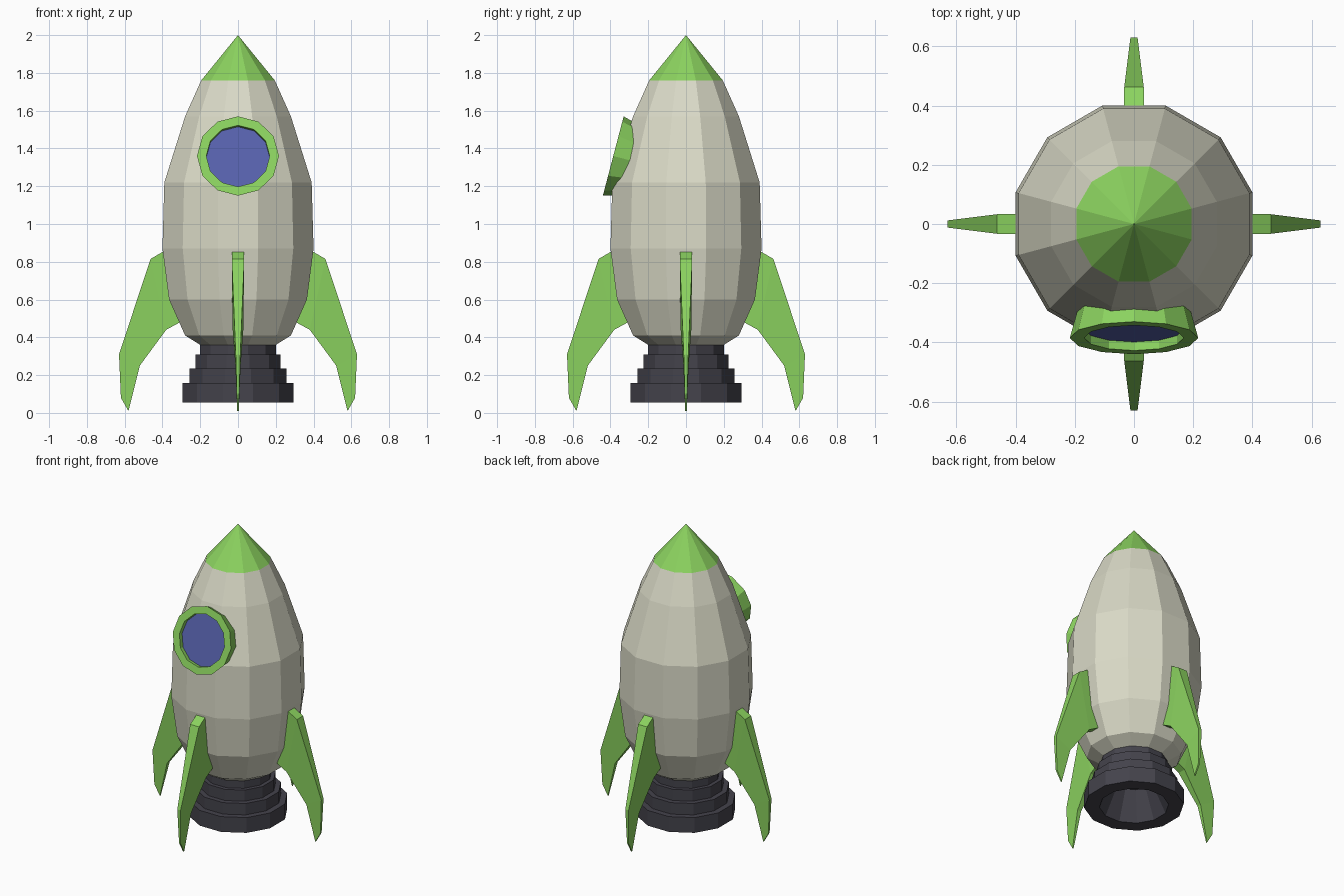
import bpy, bmesh, math
from mathutils import Matrix, Vector

if "Cube" in bpy.data.objects:
    bpy.data.objects.remove(bpy.data.objects["Cube"])

SIDES = 12


def material(name, rgb):
    m = bpy.data.materials.new(name)
    m.diffuse_color = (*rgb, 1)
    m.use_nodes = True
    m.node_tree.nodes["Principled BSDF"].inputs["Base Color"].default_value = m.diffuse_color
    return m


cream = material("cream paint", (0.70, 0.70, 0.57))
green = material("green paint", (0.26, 0.65, 0.115))
grey = material("dark grey metal", (0.058, 0.056, 0.072))
blue = material("blue glass", (0.095, 0.12, 0.42))


def finish(name, bm, mats):
    bmesh.ops.recalc_face_normals(bm, faces=bm.faces)
    me = bpy.data.meshes.new(name)
    bm.to_mesh(me)
    bm.free()
    for m in mats:
        me.materials.append(m)
    ob = bpy.data.objects.new(name, me)
    bpy.context.collection.objects.link(ob)
    return ob


def lathe(profile, start_angle, closed=False):
    """Spin (radius, height) points around z; radius 0 makes a pole."""
    bm = bmesh.new()
    rings = []
    for r, z in profile:
        if r == 0:
            rings.append([bm.verts.new((0, 0, z))] * SIDES)
            continue
        angles = [start_angle + math.tau * i / SIDES for i in range(SIDES)]
        rings.append([bm.verts.new((r * math.cos(a), r * math.sin(a), z)) for a in angles])
    pairs = list(zip(rings, rings[1:]))
    if closed:
        pairs.append((rings[-1], rings[0]))
    for lo, hi in pairs:
        for i in range(SIDES):
            j = (i + 1) % SIDES
            bm.faces.new(list(dict.fromkeys((lo[i], lo[j], hi[j], hi[i]))))
    return bm


# radii are measured across flats, so widen them to reach the corners
FLAT = 1 / math.cos(math.pi / SIDES)
OFFSET = math.pi / SIDES

# hull with green nose cone
hull = [(0, 0.36), (0.20, 0.36), (0.28, 0.41), (0.365, 0.60), (0.40, 0.87),
        (0.39, 1.22), (0.28, 1.57), (0.195, 1.76), (0, 2.0)]
bm = lathe([(r * FLAT, z) for r, z in hull], OFFSET)
for f in bm.faces:
    f.material_index = int(f.calc_center_median().z > 1.76)
finish("hull", bm, [cream, green])

# stepped engine nozzle with a hollow bell
steps = [(0.20, 0.38, 0.31), (0.225, 0.31, 0.235), (0.257, 0.235, 0.158), (0.295, 0.158, 0.055)]
nozzle = [(0, 0.38)]
for r, top, bottom in steps:
    nozzle += [(r * FLAT, top), (r * FLAT, bottom)]
nozzle += [(0.205 * FLAT, 0.055), (0.12 * FLAT, 0.24), (0, 0.24)]
finish("engine_nozzle", lathe(nozzle, OFFSET), [grey])

# four swept fins: stations of (outer x, z, half thickness), (inner x, z, half thickness)
stations = [((0.36, 0.875, 0.033), (0.27, 0.50, 0.030)),
            ((0.463, 0.815, 0.033), (0.38, 0.44, 0.028)),
            ((0.63, 0.31, 0.012), (0.52, 0.25, 0.014)),
            ((0.62, 0.08, 0.006), (0.58, 0.01, 0.004))]
for k, side in enumerate(("right", "back", "left", "front")):
    bm = bmesh.new()
    loops = []
    for (xo, zo, to), (xi, zi, ti) in stations:
        pts = [(xo, -to, zo), (xo, to, zo), (xi, ti, zi), (xi, -ti, zi)]
        loops.append([bm.verts.new(p) for p in pts])
    for a, b in zip(loops, loops[1:]):
        for i in range(4):
            j = (i + 1) % 4
            bm.faces.new((a[i], a[j], b[j], b[i]))
    bm.faces.new(loops[0])
    bm.faces.new(loops[-1])
    bm.transform(Matrix.Rotation(k * math.pi / 2, 4, 'Z'))
    finish(side + "_fin", bm, [green])

# porthole, built along z then tilted onto the sloping front of the hull
tilt = math.radians(14.7)
place = Matrix.Translation((0, -0.385, 1.36)) @ Matrix.Rotation(math.pi / 2 - tilt, 4, 'X')
bm = lathe([(0.217, 0), (0.19, -0.10), (0.168, -0.10), (0.168, 0)], 0, closed=True)
bm.transform(place)
finish("porthole_frame", bm, [green])

bm = lathe([(0, -0.03), (0.17, -0.03), (0.17, -0.038), (0, -0.038)], 0)
bm.transform(place)
finish("porthole_glass", bm, [blue])
